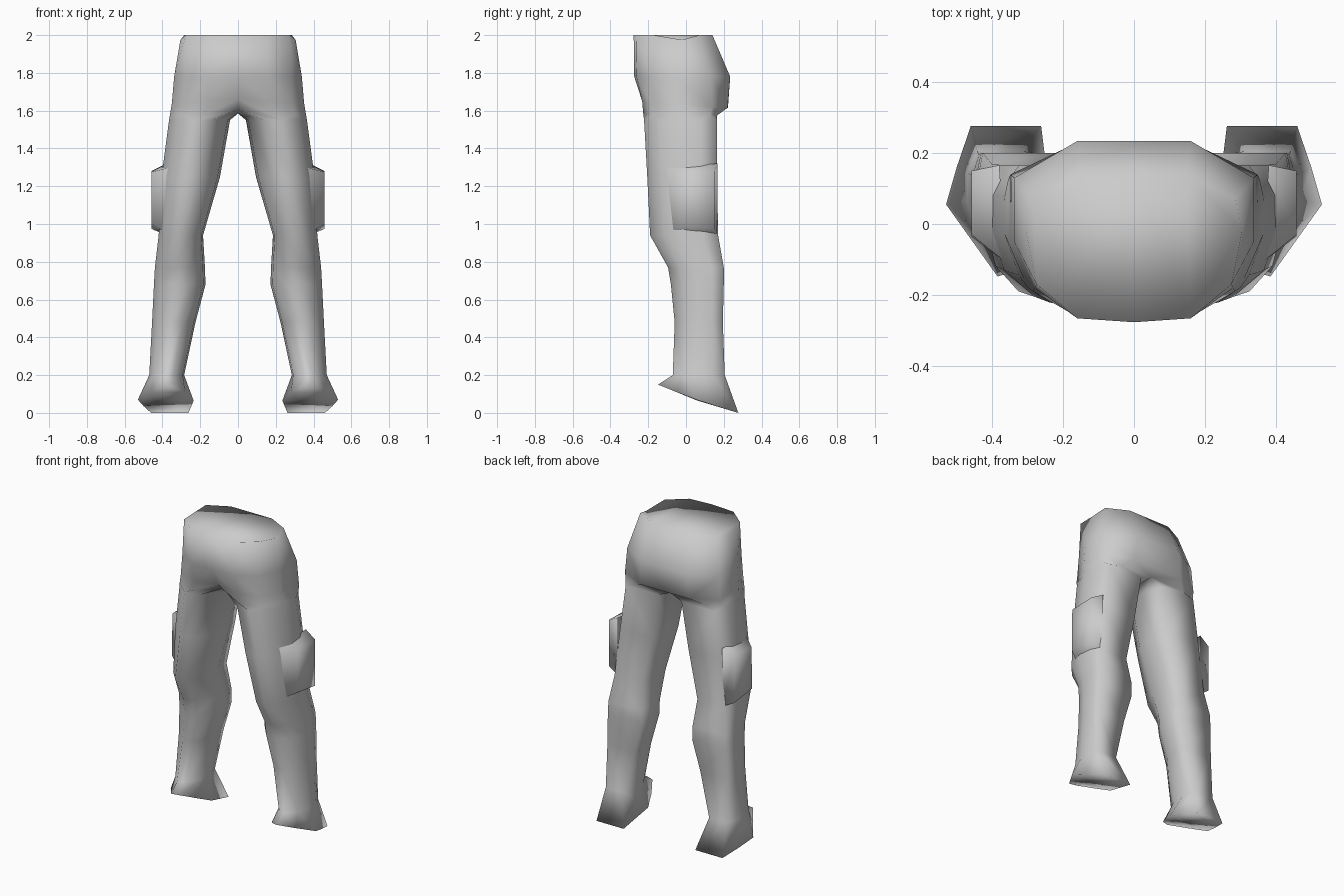
import bpy, bmesh

cube = bpy.data.objects.get("Cube")
if cube:
    bpy.data.objects.remove(cube, do_unlink=True)

# Single grey cloth material
cloth = bpy.data.materials.new("grey_cloth")
cloth.use_nodes = True
GREY = (0.6, 0.6, 0.6, 1)
cloth.diffuse_color = GREY
cloth.node_tree.nodes["Principled BSDF"].inputs["Base Color"].default_value = GREY


def finish(name, bm):
    """Turn a +x half into a smooth object mirrored across x = 0."""
    me = bpy.data.meshes.new(name)
    bm.to_mesh(me)
    bm.free()
    me.materials.append(cloth)
    me.shade_smooth()
    ob = bpy.data.objects.new(name, me)
    bpy.context.collection.objects.link(ob)
    mod = ob.modifiers.new("mirror", 'MIRROR')
    mod.use_clip = True
    mod.merge_threshold = 0.002


def bridge(bm, upper, lower, closed):
    n = len(upper)
    for i in range(n if closed else n - 1):
        j = (i + 1) % n
        bm.faces.new((upper[i], lower[i], lower[j], upper[j]))


def section(c):
    """Unit leg outline: rounded front, back corners as wide as c."""
    return [(-.4, -.92), (.2, -1), (.75, -.6), (1, 0), (1, .55), (c, 1), (-c, 1), (-1, .35), (-.92, -.3)]


# Pelvis: half rings from front centre, round the hip, to back centre
PELVIS = [
    [(0, -.277, 2), (.16, -.266, 2), (.275, -.17, 2), (.305, -.02, 1.975), (.285, .07, 2),
     (.15, .14, 2), (0, .14, 2)],
    [(0, -.274, 1.78), (.16, -.262, 1.78), (.28, -.18, 1.78), (.338, -.05, 1.78), (.338, .13, 1.78),
     (.16, .234, 1.78), (0, .234, 1.78)],
    [(0, -.212, 1.66), (.16, -.232, 1.65), (.285, -.19, 1.64), (.35, -.05, 1.64), (.348, .14, 1.62),
     (.18, .22, 1.615), (0, .222, 1.615)],
]
# Crotch ring: closes each leg along the centre line
CROTCH = [(0, -.15, 1.61), (.17, -.226, 1.58), (.30, -.18, 1.58), (.36, -.04, 1.58), (.355, .125, 1.58),
          (.24, .165, 1.575), (0, .162, 1.585), (0, .05, 1.585), (0, -.06, 1.59)]
# Leg levels: z, inner x, outer x, front y, back y, back corner width
LEVELS = [(1.55, .042, .365, -.222, .165, .75), (1.25, .095, .405, -.205, .165, .75),
          (.94, .185, .42, -.19, .17, .85), (.77, .175, .44, -.095, .20, .9),
          (.68, .172, .445, -.08, .20, .9), (.48, .225, .455, -.06, .195, .85),
          (.20, .285, .47, -.07, .205, .7)]
# Flared hem, pointed at the toe and low at the heel
HEM = [(.34, -.135, .148), (.385, -.148, .15), (.455, -.05, .11), (.53, .055, .07), (.50, .16, .036),
       (.46, .277, 0), (.262, .277, 0), (.235, .06, .065), (.28, -.04, .108)]

bm = bmesh.new()
rings = [[bm.verts.new(p) for p in pts] for pts in PELVIS]
bm.faces.new(rings[0])
for a, b in zip(rings, rings[1:]):
    bridge(bm, a, b, False)
crotch = [bm.verts.new(p) for p in CROTCH]
bridge(bm, rings[-1], crotch[:7], False)
above = crotch
for z, xi, xo, yf, yb, c in LEVELS:
    cx, cy, rx, ry = (xi + xo) / 2, (yf + yb) / 2, (xo - xi) / 2, (yb - yf) / 2
    ring = [bm.verts.new((cx + u * rx, cy + v * ry, z)) for u, v in section(c)]
    bridge(bm, above, ring, True)
    above = ring
hem = [bm.verts.new(p) for p in HEM]
bridge(bm, above, hem, True)
# Sole in strips across the foot
for strip in ((0, 1, 2, 8), (8, 2, 3, 7), (7, 3, 4), (7, 4, 5, 6)):
    bm.faces.new([hem[i] for i in reversed(strip)])
finish("trousers", bm)

# Side pockets: soft bulges tapering into the outer thighs
bm = bmesh.new()
base = [(.38, -.08, .955), (.385, .166, .94), (.38, .166, 1.32), (.36, -.11, 1.30)]
face = [(.458, -.035, 1.0), (.458, .15, .975), (.458, .15, 1.28), (.458, -.03, 1.275)]
inner = [bm.verts.new(p) for p in base]
outer = [bm.verts.new(p) for p in face]
bm.faces.new(outer)
for i in range(4):
    j = (i + 1) % 4
    bm.faces.new((inner[i], inner[j], outer[j], outer[i]))
finish("side_pockets", bm)
